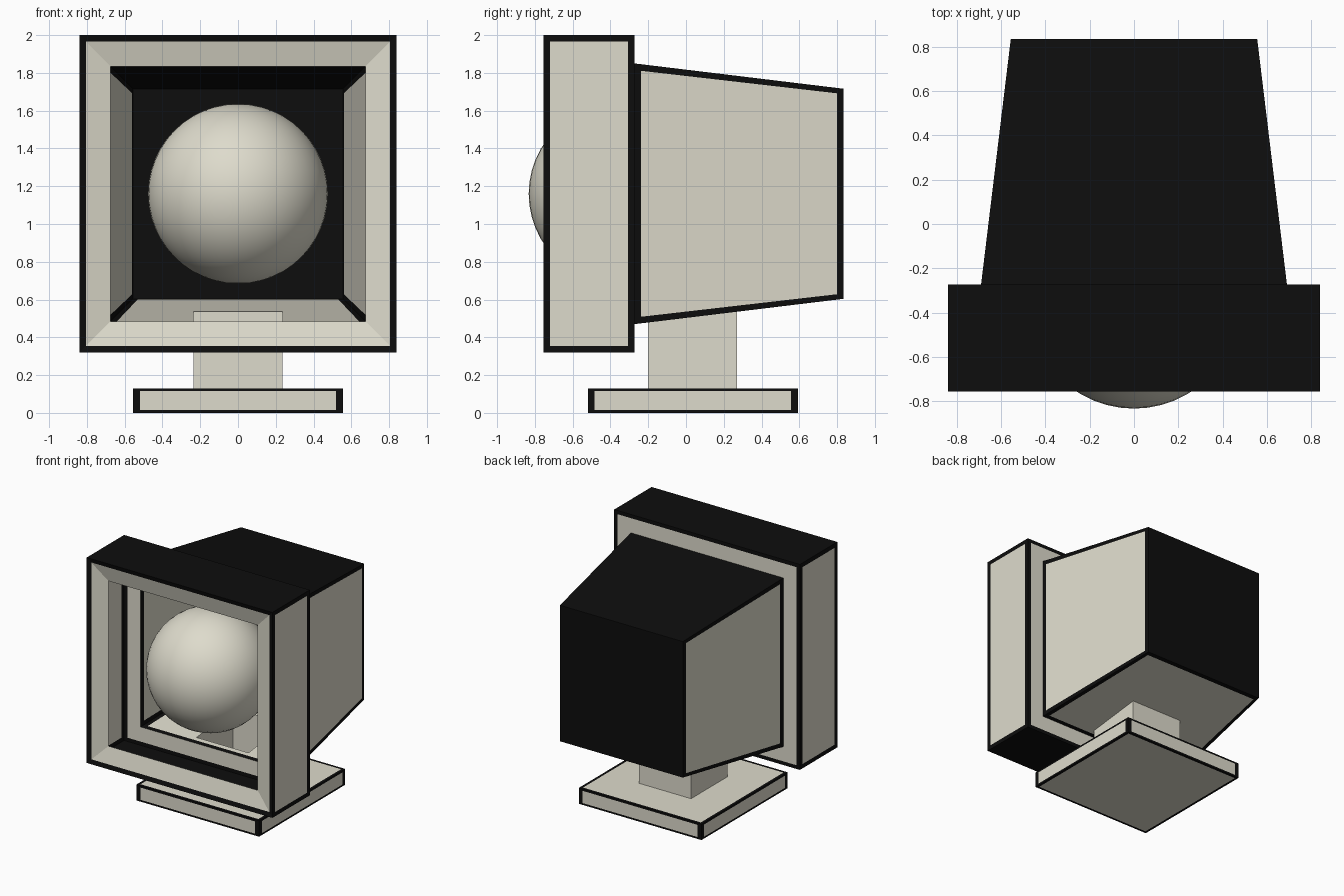
import bpy, bmesh
from mathutils import Vector

if "Cube" in bpy.data.objects:
    bpy.data.objects.remove(bpy.data.objects["Cube"])

CZ = 1.16          # centre height of the head
TRIM = 0.035       # width of the painted black edging


def material(name, rgb):
    m = bpy.data.materials.new(name)
    m.diffuse_color = (*rgb, 1)
    m.use_nodes = True
    m.node_tree.nodes["Principled BSDF"].inputs["Base Color"].default_value = m.diffuse_color
    return m


MATS = [material("warm_beige", (0.73, 0.71, 0.605)), material("black", (0.004, 0.004, 0.004))]
BEIGE, BLACK = 0, 1


def face(bm, pts, mat):
    f = bm.faces.new([bm.verts.new(p) for p in pts])
    f.material_index = mat


def ring(bm, outer, inner, mat):
    """Strip of four faces between two four-cornered loops."""
    for i in range(4):
        j = (i + 1) % 4
        face(bm, (outer[i], outer[j], inner[j], inner[i]), mat)


def panel(bm, pts, mu=TRIM, mv=TRIM, hole=None):
    """Beige four-sided panel with a black border and an optional hole."""
    a, b, c, d = [Vector(p) for p in pts]
    u, v = mu / (b - a).length, mv / (d - a).length

    def at(s, t):
        return a.lerp(b, s).lerp(d.lerp(c, s), t)

    inner = [at(u, v), at(1 - u, v), at(1 - u, 1 - v), at(u, 1 - v)]
    ring(bm, (a, b, c, d), inner, BLACK)
    if hole:
        ring(bm, inner, hole, BEIGE)
    else:
        face(bm, inner, BEIGE)


def square(y, h):
    """Upright square loop: bottom left, bottom right, top right, top left."""
    return [(-h, y, CZ - h), (h, y, CZ - h), (h, y, CZ + h), (-h, y, CZ + h)]


def flat(x, y0, y1, z):
    return [(-x, y0, z), (x, y0, z), (x, y1, z), (-x, y1, z)]


def side(lo, hi, i):
    j = (i + 1) % 4
    return lo[i], lo[j], hi[j], hi[i]


def finish(name, bm):
    bmesh.ops.remove_doubles(bm, verts=bm.verts, dist=0.0002)
    bmesh.ops.recalc_face_normals(bm, faces=bm.faces)
    me = bpy.data.meshes.new(name)
    bm.to_mesh(me)
    bm.free()
    for m in MATS:
        me.materials.append(m)
    ob = bpy.data.objects.new(name, me)
    bpy.context.collection.objects.link(ob)
    return ob


# Hollow front frame: sloped bezel, outer walls, back ring
bm = bmesh.new()
front, back = square(-0.755, 0.84), square(-0.272, 0.84)
lip = square(-0.745, 0.805)
ring(bm, front, lip, BLACK)
ring(bm, lip, square(-0.71, 0.675), BEIGE)
for i in range(4):
    if i in (0, 2):                       # underside and top are all black
        face(bm, side(front, back, i), BLACK)
    else:
        panel(bm, side(front, back, i))
edge = square(-0.272, 0.81)
ring(bm, back, edge, BLACK)
ring(bm, edge, square(-0.272, 0.69), BEIGE)
finish("front_frame", bm)

# Tapered housing, open at the front, with a hole in the floor for the neck
bm = bmesh.new()
front, back = square(-0.272, 0.69), square(0.835, 0.556)


def floor_z(y):
    t = (y + 0.272) / 1.107
    return CZ - 0.69 + t * 0.134


NX, NY0, NY1 = 0.235, -0.20, 0.27
neck_top = [(x, y, floor_z(y)) for x, y, _ in flat(NX, NY0, NY1, 0)]
panel(bm, side(front, back, 0), hole=neck_top)
panel(bm, side(front, back, 1))
panel(bm, side(front, back, 3))
face(bm, side(front, back, 2), BLACK)
face(bm, back, BLACK)
finish("housing", bm)

# Neck, open at the top into the housing
bm = bmesh.new()
ring(bm, flat(NX, NY0, NY1, 0.128), neck_top, BEIGE)
finish("neck", bm)

# Base plate with edged faces
bm = bmesh.new()
low, high = flat(0.555, -0.52, 0.592, 0), flat(0.555, -0.52, 0.592, 0.13)
for i in range(4):
    panel(bm, side(low, high, i), TRIM, 0.015)
panel(bm, low, 0.02, 0.02)
panel(bm, high, 0.022, 0.022)
finish("base_plate", bm)

# Ball inside the frame
bm = bmesh.new()
bmesh.ops.create_uvsphere(bm, u_segments=48, v_segments=24, radius=0.476)
for f in bm.faces:
    f.smooth = True
ball = finish("ball", bm)
ball.location = (0, -0.357, CZ)
